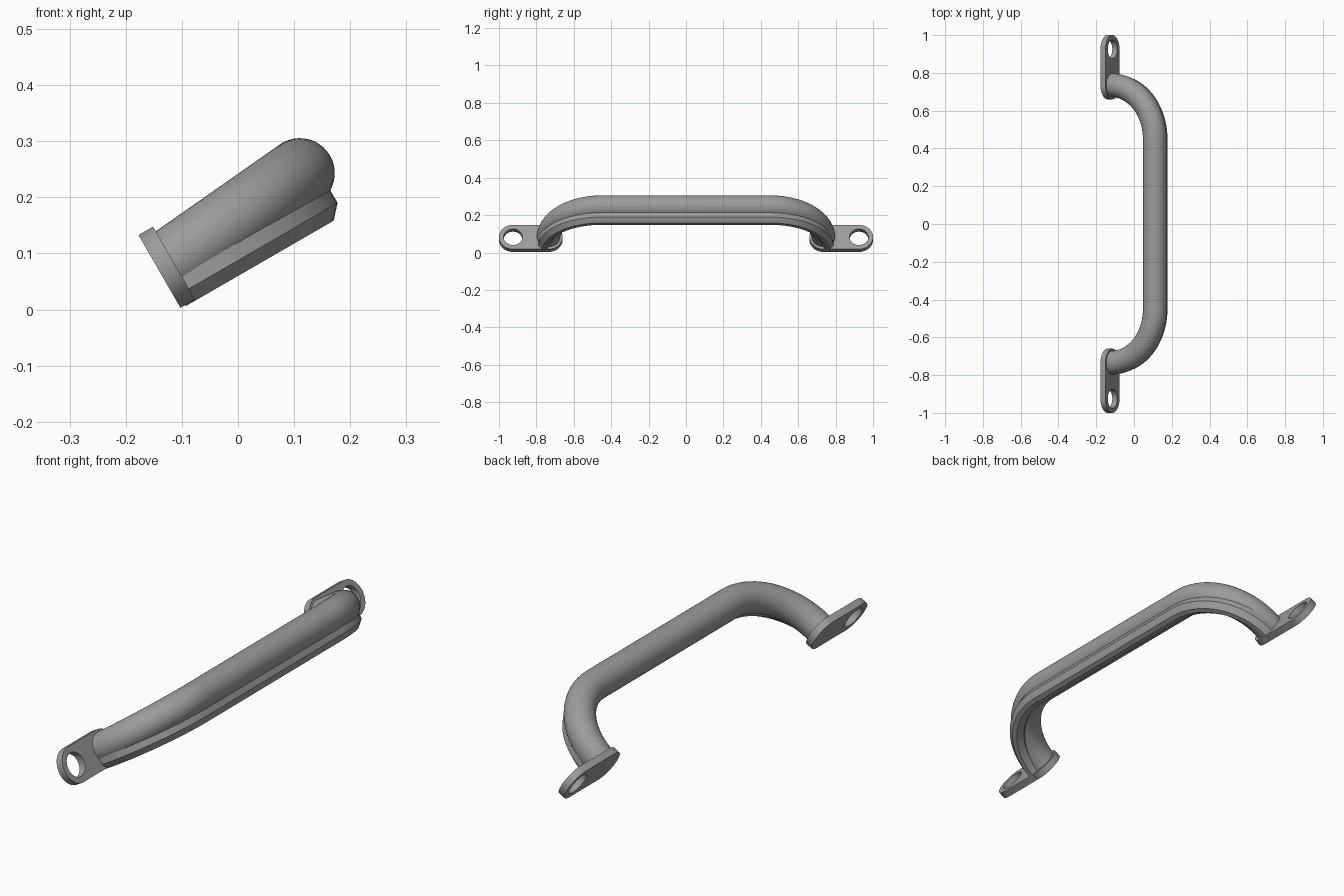
import bpy, bmesh, math
from mathutils import Vector, Matrix

if "Cube" in bpy.data.objects:
    bpy.data.objects.remove(bpy.data.objects["Cube"])

# Mounting frame: U points out of the wall plates, W runs across them
ORIGIN = Vector((-0.14, 0, 0.068))
U = Vector((math.cos(math.radians(30)), 0, 0.5))
W = Vector((-0.5, 0, math.cos(math.radians(30))))
FRAME = Matrix((U, (0, 1, 0), W)).transposed().to_4x4()
FRAME.translation = ORIGIN

steel = bpy.data.materials.new("grey steel")
steel.diffuse_color = (0.33, 0.33, 0.33, 1)
steel.use_nodes = True
steel.node_tree.nodes["Principled BSDF"].inputs["Base Color"].default_value = steel.diffuse_color


def finish(name, bm):
    """Turn a bmesh in the mounting frame into a shaded object."""
    bmesh.ops.recalc_face_normals(bm, faces=bm.faces)
    mesh = bpy.data.meshes.new(name)
    bm.to_mesh(mesh)
    bm.free()
    mesh.transform(FRAME)
    mesh.materials.append(steel)
    ob = bpy.data.objects.new(name, mesh)
    bpy.context.collection.objects.link(ob)
    bpy.context.view_layer.objects.active = ob
    ob.select_set(True)
    bpy.ops.object.shade_smooth_by_angle(angle=math.radians(30))
    ob.select_set(False)
    return ob


def handle_path(end_y, reach, straight_y, steps=20):
    """(u, y, angle) along one wall-to-wall bow with rounded corners."""
    half = [(0.01, end_y, 0.0)]
    for i in range(steps + 1):
        a = math.pi / 2 * i / steps
        lead = 0.02
        half.append((lead + (reach - lead) * math.sin(a),
                     straight_y + (end_y - straight_y) * math.cos(a), a))
    return half + [(u, -y, math.pi - a) for u, y, a in reversed(half)]


def sweep(name, path, section, tilt):
    """Sweep a (side, w) section along the bow, leaning by tilt."""
    bm = bmesh.new()
    rings = []
    for u, y, a in path:
        rings.append([bm.verts.new((u + s * math.sin(a), y + s * math.cos(a),
                                    w + u * tilt)) for s, w in section])
    n = len(section)
    for r0, r1 in zip(rings, rings[1:]):
        for i in range(n):
            j = (i + 1) % n
            bm.faces.new((r0[i], r0[j], r1[j], r1[i]))
    bm.faces.new(rings[0])
    bm.faces.new(rings[-1])
    return finish(name, bm)


# Round grip tube, leaning slightly upward from the plates
R = 0.0625
circle = [(R * math.cos(2 * math.pi * i / 40), R * math.sin(2 * math.pi * i / 40))
          for i in range(40)]
sweep("grip_tube", handle_path(0.735, 0.304, 0.45), circle, 0.0875)

# Chamfered rib under the tube
rib = [(0.032, -0.0225), (0.032, -0.053), (0.010, -0.077),
       (-0.010, -0.077), (-0.032, -0.053), (-0.032, -0.0225)]
sweep("under_rib", handle_path(0.757, 0.304, 0.45), rib, 0.0)


# Rounded mounting plates with a screw hole
def plate(name, side, n=48):
    half_w, thick, hole_y, hole_r = 0.075, 0.03, 0.925, 0.05
    outer, inner = [], []
    for i in range(n):
        a = 2 * math.pi * (i + 0.5) / n
        cy = 0.925 if math.cos(a) > 0 else 0.735
        outer.append((cy + half_w * math.cos(a), half_w * math.sin(a)))
        inner.append((hole_y + hole_r * math.cos(a), hole_r * math.sin(a)))
    bm = bmesh.new()
    loops = [[bm.verts.new((u, side * y, w)) for y, w in pts]
             for u, pts in ((0, outer), (thick, outer), (thick, inner), (0, inner))]
    for k in range(4):
        p, q = loops[k], loops[(k + 1) % 4]
        for i in range(n):
            j = (i + 1) % n
            bm.faces.new((p[i], p[j], q[j], q[i]))
    return finish(name, bm)


plate("front_plate", -1)
plate("back_plate", 1)
